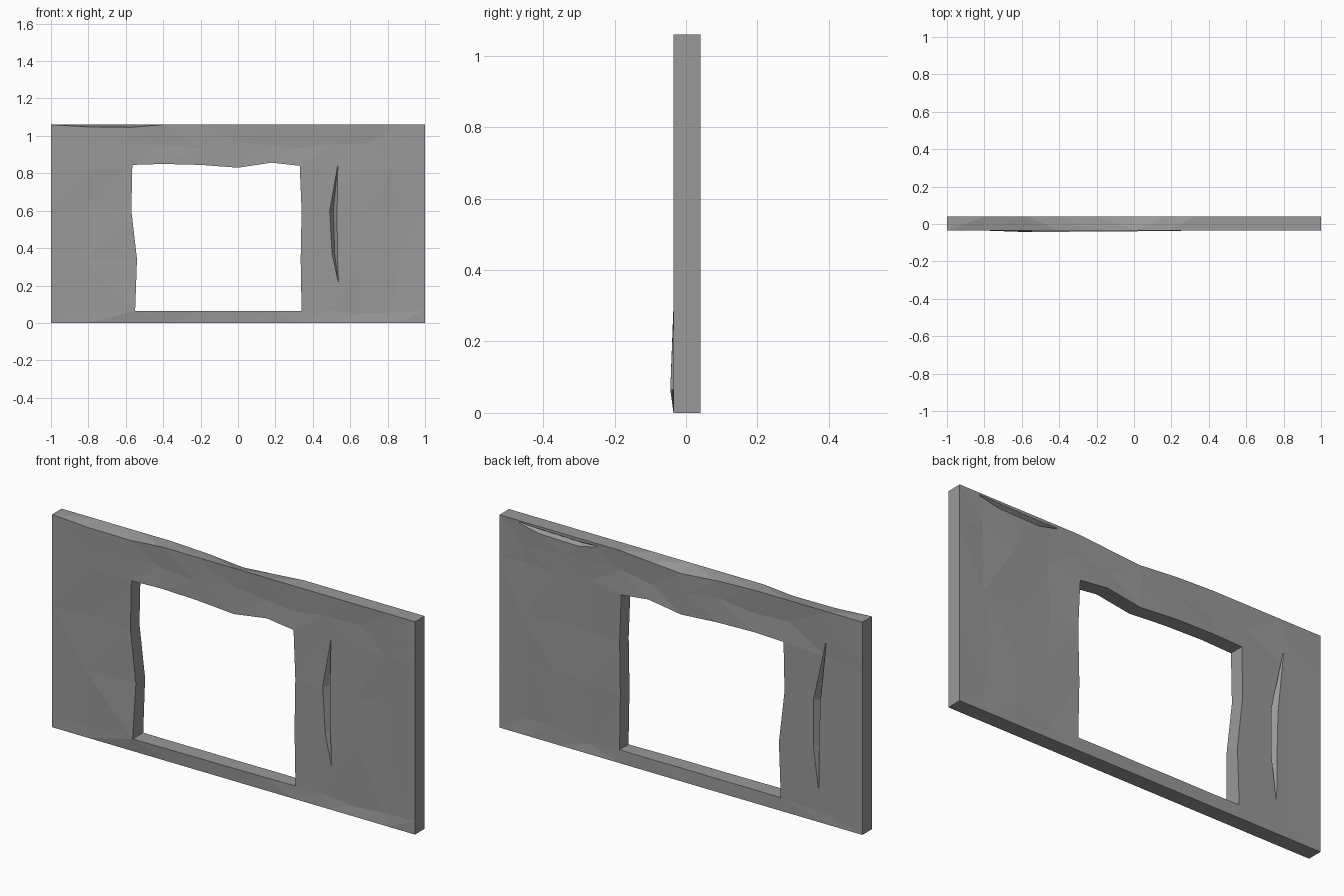
import bpy, bmesh, random

if "Cube" in bpy.data.objects:
    bpy.data.objects.remove(bpy.data.objects["Cube"])

random.seed(4)
FRONT, BACK = -0.035, 0.04

mat = bpy.data.materials.new("plaster grey")
mat.diffuse_color = (0.32, 0.32, 0.32, 1)
mat.use_nodes = True
mat.node_tree.nodes["Principled BSDF"].inputs["Base Color"].default_value = mat.diffuse_color


def make_object(name, bm):
    bmesh.ops.recalc_face_normals(bm, faces=bm.faces)
    me = bpy.data.meshes.new(name)
    bm.to_mesh(me)
    bm.free()
    me.materials.append(mat)
    ob = bpy.data.objects.new(name, me)
    bpy.context.collection.objects.link(ob)
    return ob


# Grid lines of the wall; the window takes columns 2-6 and rows 1-3
xs = [-1, -0.8, -0.57, -0.4, -0.2, 0, 0.18, 0.335, 0.5, 0.67, 0.85, 1]
zs = [0, 0.065, 0.34, 0.6, 0.845, 0.95, 1.06]
NX, NZ = len(xs) - 1, len(zs) - 1
left = {1: -0.55, 2: -0.54, 3: -0.57, 4: -0.565}      # uneven left jamb
right = {1: 0.34, 2: 0.335, 3: 0.34, 4: 0.33}         # uneven right jamb
head = {2: 0.845, 3: 0.85, 4: 0.845, 5: 0.83, 6: 0.857, 7: 0.84}
front_dip = {1: 0.012, 2: 0.014}                      # worn top edges
back_dip = {4: 0.008, 5: 0.025, 6: 0.012}
bulge = {2: 0.009, 3: 0.007, 4: 0.005, 5: 0.004, 6: 0.002}


def solid(i, j):
    return 0 <= i < NX and 0 <= j < NZ and not (2 <= i <= 6 and 1 <= j <= 3)


def position(i, j, front):
    x, z = xs[i], zs[j]
    inner = 0 < i < NX and 0 < j < NZ
    window = 2 <= i <= 7 and 1 <= j <= 4
    if window and i == 2:
        x = left[j]
    if window and i == 7:
        x = right[j]
    if window and j == 4:
        z = head[i]
    dent = 0
    if inner:
        dent = random.uniform(0, 0.003 if window else 0.008)
        if not window:
            x += random.uniform(-0.025, 0.025)
            z += random.uniform(-0.02, 0.02)
    if j == NZ:
        z -= (front_dip if front else back_dip).get(i, 0)
    if front and j == 1 and i in bulge:
        dent = -bulge[i]
    return (x, FRONT + dent, z) if front else (x, BACK - dent, z)


# Wall slab with window opening
bm = bmesh.new()
grid = {}
for f in (True, False):
    for i in range(NX + 1):
        for j in range(NZ + 1):
            if any(solid(i - a, j - b) for a in (0, 1) for b in (0, 1)):
                grid[i, j, f] = bm.verts.new(position(i, j, f))
for i in range(NX):
    for j in range(NZ):
        if not solid(i, j):
            continue
        loop = [(i, j), (i + 1, j), (i + 1, j + 1), (i, j + 1)]
        for f in (True, False):
            bm.faces.new([grid[a, b, f] for a, b in loop])
        for k, (di, dj) in enumerate([(0, -1), (1, 0), (0, 1), (-1, 0)]):
            if not solid(i + di, j + dj):
                p, q = loop[k], loop[(k + 1) % 4]
                bm.faces.new([grid[p + (True,)], grid[q + (True,)],
                              grid[q + (False,)], grid[p + (False,)]])
bmesh.ops.triangulate(bm, faces=bm.faces)
wall = make_object("wall_with_window", bm)


def cut_crack(name, path, surface, inward, depth, horizontal=False):
    """Wedge cutter along path of (x, z, half width), cut out of the wall."""
    bm = bmesh.new()
    rings = []
    widest = max(p[2] for p in path)
    for x, z, w in path:
        dx, dz = (0, w) if horizontal else (w, 0)
        out = surface - inward * 0.01
        deep = surface + inward * depth * w / widest
        rings.append([bm.verts.new(c) for c in (
            (x - dx, out, z - dz), (x - dx, surface, z - dz), (x, deep, z),
            (x + dx, surface, z + dz), (x + dx, out, z + dz))])
    for a, b in zip(rings, rings[1:]):
        for k in range(5):
            n = (k + 1) % 5
            bm.faces.new([a[k], a[n], b[n], b[k]])
    bm.faces.new(rings[0])
    bm.faces.new(rings[-1])
    bmesh.ops.triangulate(bm, faces=bm.faces)
    cutter = make_object(name, bm)
    cutter.hide_render = True
    mod = wall.modifiers.new(name, 'BOOLEAN')
    mod.operation = 'DIFFERENCE'
    mod.solver = 'EXACT'
    mod.object = cutter
    bpy.context.view_layer.objects.active = wall
    bpy.ops.object.modifier_apply(modifier=name)
    bpy.data.objects.remove(cutter)


# Cracks in both faces and a chip along the back top edge
cut_crack("front_crack", [(0.537, 0.215, 0.003), (0.517, 0.37, 0.017),
                          (0.510, 0.60, 0.021), (0.533, 0.84, 0.004)],
          FRONT, 1, 0.03)
cut_crack("back_crack", [(-0.757, 0.17, 0.003), (-0.745, 0.37, 0.016),
                         (-0.748, 0.60, 0.02), (-0.797, 0.90, 0.004)],
          BACK, -1, 0.03)
cut_crack("back_chip", [(0.46, 1.045, 0.003), (0.56, 1.032, 0.012),
                        (0.78, 1.036, 0.012), (0.89, 1.05, 0.003)],
          BACK, -1, 0.02, True)
